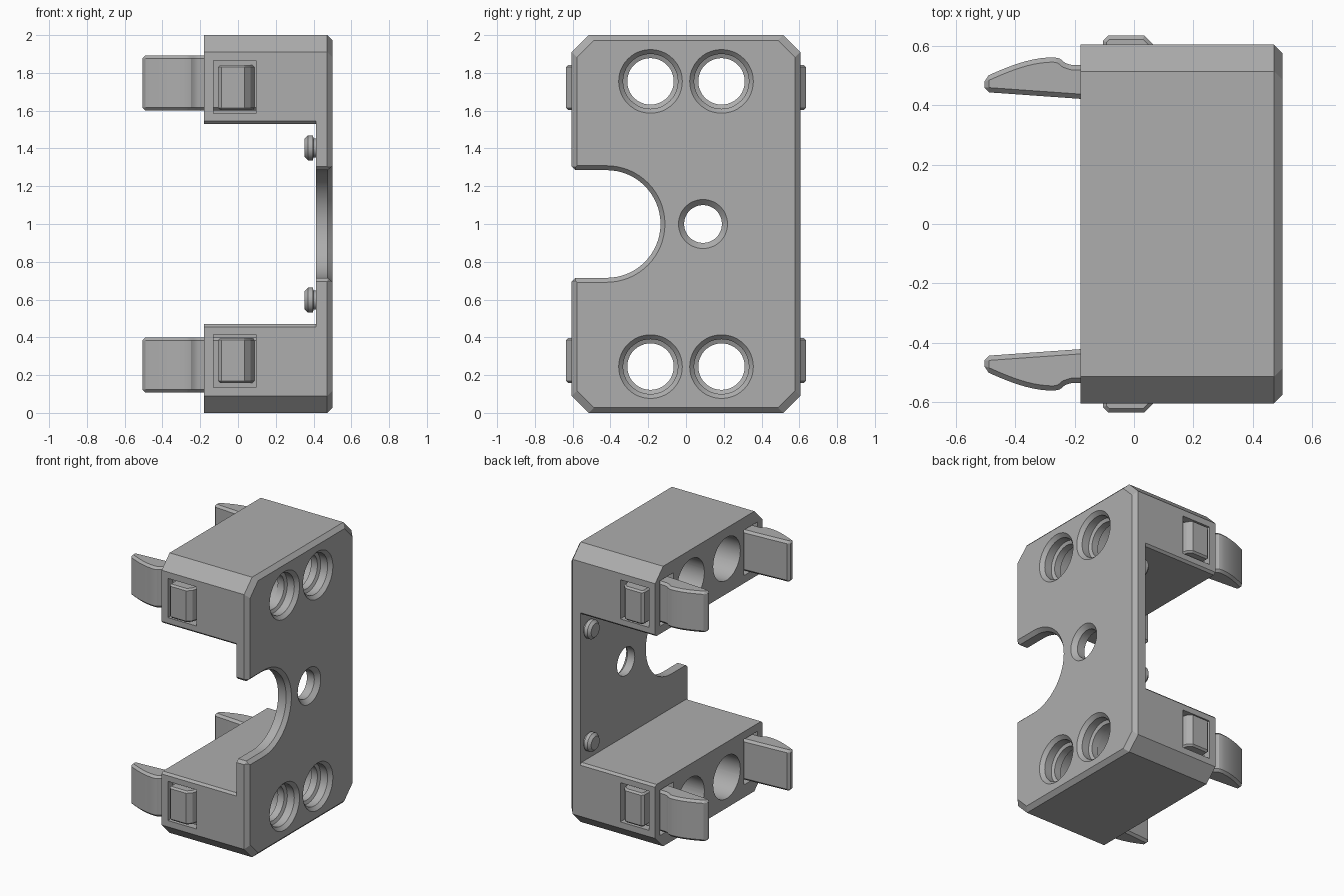
import bpy, bmesh
from math import sin, cos, pi, radians

cube = bpy.data.objects.get("Cube")
if cube:
    bpy.data.objects.remove(cube, do_unlink=True)

grey = bpy.data.materials.new("plain grey")
grey.use_nodes = True
colour = (0.42, 0.42, 0.42, 1)
grey.diffuse_color = colour
grey.node_tree.nodes["Principled BSDF"].inputs["Base Color"].default_value = colour


def loft(name, sections):
    """Skin a closed solid through equal-length rings of points."""
    bm = bmesh.new()
    rings = [[bm.verts.new(p) for p in s] for s in sections]
    for a, b in zip(rings, rings[1:]):
        for i in range(len(a)):
            j = (i + 1) % len(a)
            bm.faces.new((a[i], a[j], b[j], b[i]))
    bm.faces.new(rings[0])
    bm.faces.new(rings[-1])
    bmesh.ops.recalc_face_normals(bm, faces=bm.faces)
    mesh = bpy.data.meshes.new(name)
    bm.to_mesh(mesh)
    bm.free()
    mesh.materials.append(grey)
    obj = bpy.data.objects.new(name, mesh)
    bpy.context.collection.objects.link(obj)
    return obj


def along_x(name, layers):
    """Layers are (x, outline in y and z)."""
    return loft(name, [[(x, y, z) for y, z in pts] for x, pts in layers])


def turned(name, y, z, profile, n=48):
    """Round part about an x axis; profile is (x, radius)."""
    ring = lambda r: [(y + r * cos(2 * pi * i / n), z + r * sin(2 * pi * i / n)) for i in range(n)]
    return along_x(name, [(x, ring(r)) for x, r in profile])


def box(name, x, y, z):
    return along_x(name, [(v, [(y[0], z[0]), (y[1], z[0]), (y[1], z[1]), (y[0], z[1])]) for v in x])


def apply_modifiers(obj):
    bpy.context.view_layer.update()
    deps = bpy.context.evaluated_depsgraph_get()
    mesh = bpy.data.meshes.new_from_object(obj.evaluated_get(deps))
    obj.modifiers.clear()
    obj.data = mesh


def cut(obj, cutter):
    mod = obj.modifiers.new("cut", 'BOOLEAN')
    mod.operation, mod.solver, mod.object = 'DIFFERENCE', 'EXACT', cutter
    apply_modifiers(obj)
    bpy.data.objects.remove(cutter, do_unlink=True)


def smooth(obj):
    bpy.ops.object.select_all(action='DESELECT')
    obj.select_set(True)
    bpy.context.view_layer.objects.active = obj
    bpy.ops.object.shade_smooth_by_angle(angle=radians(25))


# Body: chamfered block with a bevelled outer face
def octagon(inset):
    w, h, c = 0.605 - inset, 1 - inset, 0.09
    quarter = [(w, h - c), (w - c, h)]
    half = quarter + [(-y, z) for y, z in reversed(quarter)]
    return [(y, 1 + z) for y, z in half + [(-y, -z) for y, z in half]]


body = along_x("body", [(-0.18, octagon(0)), (0.472, octagon(0)), (0.5, octagon(0.028))])

# Opening between the two arms, with eased rims
gap = [(-0.63, 0.43), (-0.59, 0.47), (0.59, 0.47), (0.63, 0.43)]
gap += [(y, 2 - z) for y, z in reversed(gap)]
cut(body, along_x("gap_cutter", [(-0.3, gap), (0.412, gap)]))


# Rounded notch in the front edge of the plate
def notch(r):
    arc = [(-0.42 + r * cos(a), 1 + r * sin(a)) for a in [pi * (i / 32 - 0.5) for i in range(33)]]
    lead = [(-0.7, 1 - r - 0.115), (-0.585, 1 - r)]
    return lead + arc + [(y, 2 - z) for y, z in reversed(lead)]


cut(body, along_x("notch_cutter", [(0.3, notch(0.285)), (0.475, notch(0.285)), (0.51, notch(0.318))]))

# Centre hole with countersink
cut(body, turned("centre_cutter", 0.09, 1, [(0.3, 0.1), (0.47, 0.1), (0.51, 0.14)]))

for sz in (-1, 1):
    for sy in (-1, 1):
        # Stepped bore through the arm
        cut(body, turned("outer_bore_cutter", sy * 0.188, 1 + sz * 0.755,
                         [(0.1, 0.123), (0.41, 0.123), (0.42, 0.145), (0.475, 0.145), (0.51, 0.178)]))
        cut(body, turned("inner_bore_cutter", sy * 0.203, 1 + sz * 0.78, [(-0.3, 0.153), (0.36, 0.153)]))
        # Latch slot and side window
        span = lambda lo, hi: sorted((1 + sz * lo, 1 + sz * hi))
        cut(body, box("slot_cutter", (-0.3, 0.095), sorted((sy * 0.4, sy * 0.548)), span(0.585, 0.91)))
        cut(body, box("window_cutter", (-0.13, 0.095), sorted((sy * 0.5, sy * 0.7)), span(0.585, 0.865)))
smooth(body)

# Spring latches: curved finger and catch tooth
belly = [(-0.505 + 0.235 * t, 0.495 + 0.067 * sin(t * pi / 2)) for t in [i / 10 for i in range(11)]]
finger = belly + [(-0.25, 0.558), (-0.232, 0.543), (-0.21, 0.536), (0.11, 0.53), (0.11, 0.415),
                  (-0.18, 0.422), (-0.505, 0.445)]
tooth = [(-0.105, 0.5), (-0.105, 0.618), (-0.088, 0.635), (0.035, 0.635), (0.065, 0.605), (0.095, 0.5)]
for sz, level in ((-1, "lower"), (1, "upper")):
    for sy, side in ((-1, "front"), (1, "back")):
        for part, outline, lo, hi, w in (("finger", finger, 0.6, 0.893, 0.016),
                                         ("tooth", tooth, 0.603, 0.843, 0.012)):
            obj = loft(f"{level}_{side}_latch_{part}",
                       [[(x, sy * y, 1 + sz * h) for x, y in outline] for h in (lo, hi)])
            bev = obj.modifiers.new("bevel", 'BEVEL')
            bev.width, bev.limit_method, bev.angle_limit = w, 'ANGLE', radians(60)
            apply_modifiers(obj)
            smooth(obj)

    # Locating peg inside the plate
    smooth(turned(f"{level}_peg", 0.52, 1 + sz * 0.403, [(0.43, 0.05), (0.4, 0.05), (0.396, 0.066),
                                                       (0.37, 0.066), (0.352, 0.048)], 32))
